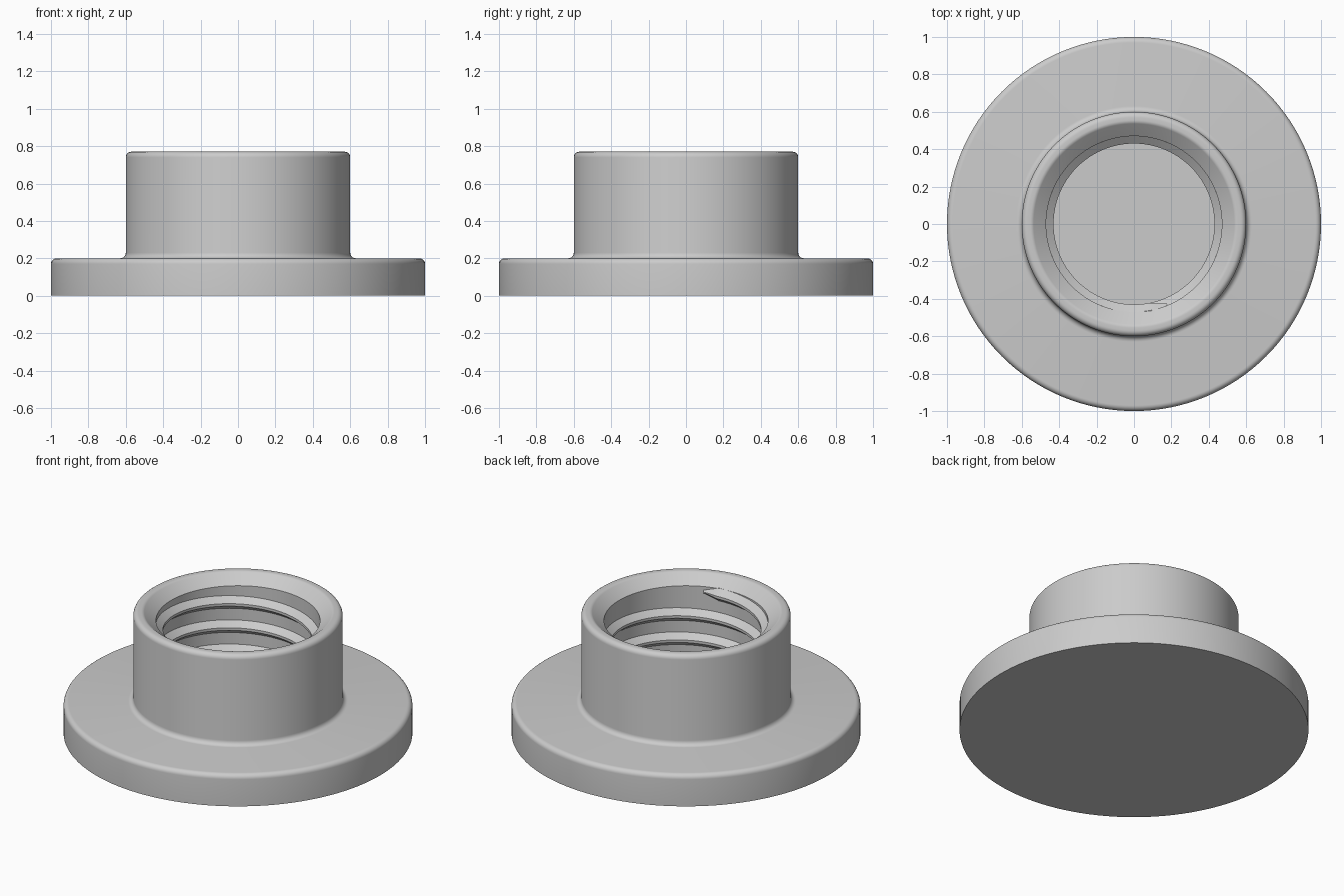
import bpy, bmesh
from math import pi, cos, sin, radians

cube = bpy.data.objects.get("Cube")
if cube:
    bpy.data.objects.remove(cube, do_unlink=True)

grey = bpy.data.materials.new("plain grey")
grey.use_nodes = True
colour = (0.6, 0.6, 0.6, 1)
grey.diffuse_color = colour
grey.node_tree.nodes["Principled BSDF"].inputs["Base Color"].default_value = colour

FLANGE_R, FLANGE_TOP = 1.0, 0.2
BOSS_R, BOSS_TOP = 0.6, 0.77
BORE_R, BORE_FLOOR = 0.47, 0.2
CREST_R, PITCH = 0.43, 0.153
FILLET = 0.03


def finish(bm, name):
    bmesh.ops.recalc_face_normals(bm, faces=bm.faces)
    mesh = bpy.data.meshes.new(name)
    bm.to_mesh(mesh)
    bm.free()
    mesh.materials.append(grey)
    obj = bpy.data.objects.new(name, mesh)
    bpy.context.collection.objects.link(obj)
    bpy.ops.object.select_all(action='DESELECT')
    obj.select_set(True)
    bpy.context.view_layer.objects.active = obj
    bpy.ops.object.shade_smooth_by_angle(angle=radians(32))
    return obj


def arc(cx, cz, r, start, end, steps=6):
    """Points along a fillet in the profile plane, angles in degrees."""
    angles = [radians(start + (end - start) * i / steps) for i in range(steps + 1)]
    return [(cx + r * cos(a), cz + r * sin(a)) for a in angles]


def lathe(name, profile, sides=128):
    bm = bmesh.new()
    verts = [bm.verts.new((r, 0, z)) for r, z in profile]
    edges = [bm.edges.new(pair) for pair in zip(verts, verts[1:])]
    bmesh.ops.spin(bm, geom=verts + edges, cent=(0, 0, 0), axis=(0, 0, 1),
                   angle=2 * pi, steps=sides, use_merge=True)
    bmesh.ops.remove_doubles(bm, verts=bm.verts, dist=1e-5)
    return finish(bm, name)


# Flange, boss and blind bore in one turned profile
f = FILLET
profile = [(0, 0), (FLANGE_R, 0)]
profile += arc(FLANGE_R - f, FLANGE_TOP - f, f, 0, 90)
profile += arc(BOSS_R + f, FLANGE_TOP + f, f, 270, 180)
profile += arc(BOSS_R - f, BOSS_TOP - f, f, 0, 90)
profile += arc(BOSS_R - f - 0.015, BOSS_TOP - f, f, 90, 130)
profile += [(BORE_R, 0.71), (BORE_R, BORE_FLOOR), (0, BORE_FLOOR)]
lathe("flanged_body", profile)


# Internal helical thread, narrowing to nothing at both ends
def thread(name, z_start, turns, steps_per_turn=96):
    section = [(0.01, 0), (0, 0), (BORE_R - CREST_R, 1), (BORE_R - CREST_R, 1), (0, 0), (0.01, 0)]
    heights = [0.04, 0.04, 0.008, -0.008, -0.04, -0.04]
    bm = bmesh.new()
    rings = []
    steps = round(turns * steps_per_turn)
    for i in range(steps + 1):
        a = 2 * pi * i / steps_per_turn
        z = z_start + PITCH * i / steps_per_turn
        size = min(1, 0.25 + min(i, steps - i) / 4)
        ring = []
        for (depth, inward), h in zip(section, heights):
            r = BORE_R - depth * size if inward else BORE_R + depth
            ring.append(bm.verts.new((r * cos(a), r * sin(a), z + h * size)))
        rings.append(ring)
    for low, high in zip(rings, rings[1:]):
        for j in range(len(low)):
            k = (j + 1) % len(low)
            bm.faces.new((low[j], low[k], high[k], high[j]))
    bm.faces.new(rings[0])
    bm.faces.new(rings[-1])
    return finish(bm, name)


thread("inner_thread", 0.247, 2.81)
